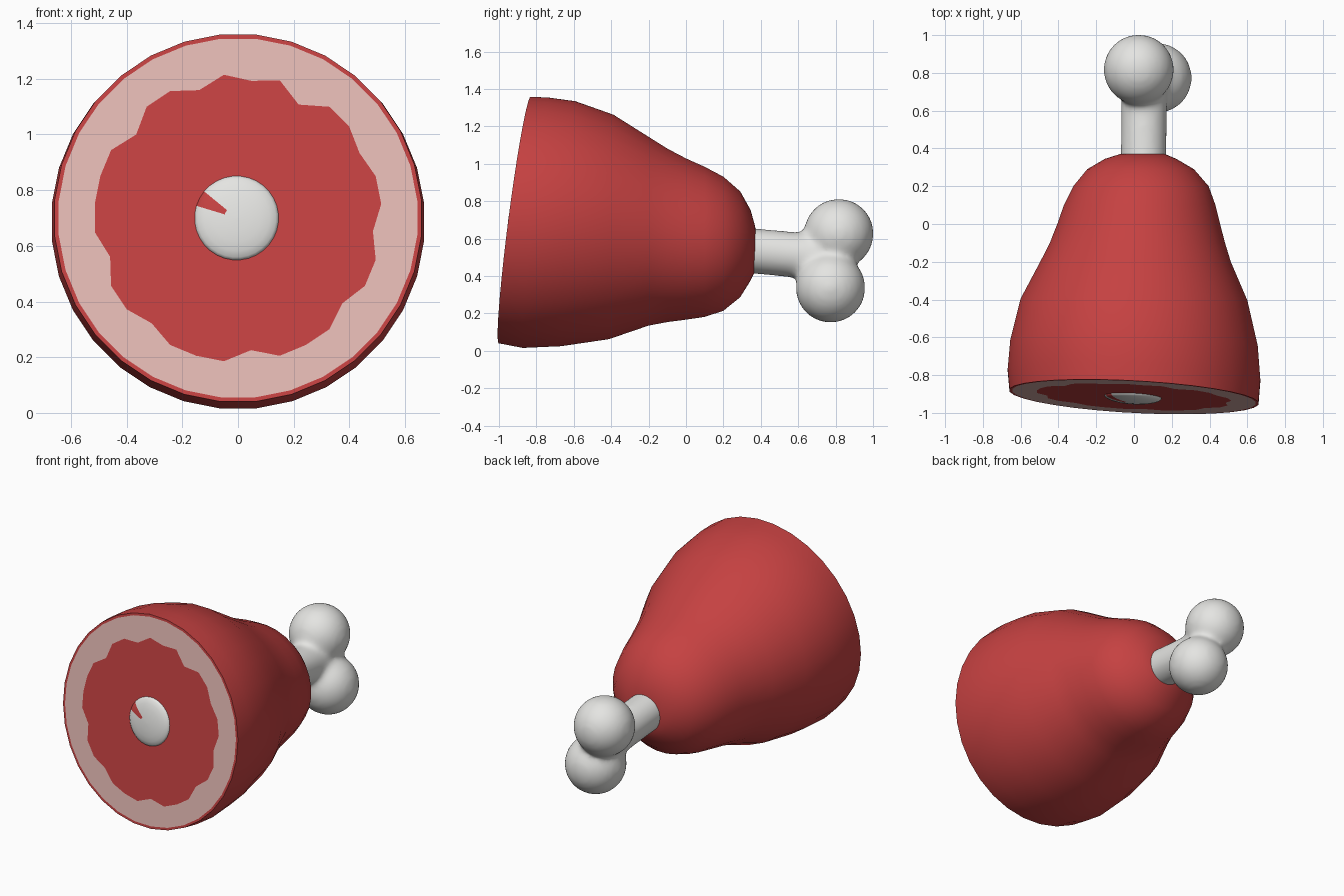
import bpy, bmesh
from math import sin, cos, pi, radians
from mathutils import Vector

if "Cube" in bpy.data.objects:
    bpy.data.objects.remove(bpy.data.objects["Cube"], do_unlink=True)

SIDES = 32


def material(name, rgb):
    m = bpy.data.materials.new(name)
    m.use_nodes = True
    m.diffuse_color = (*rgb, 1)
    m.node_tree.nodes["Principled BSDF"].inputs["Base Color"].default_value = (*rgb, 1)
    m.node_tree.nodes["Principled BSDF"].inputs["Roughness"].default_value = 0.6
    return m


meat = material("red_meat", (0.56, 0.053, 0.053))
fat = material("pale_fat", (0.78, 0.49, 0.46))
bone = material("white_bone", (0.78, 0.78, 0.76))


def slant(x, z):
    """Offset in y of the slanted cut."""
    return 0.129 * (z - 0.7) - 0.053 * x


def ring(bm, y, radius, cx, cz, fade):
    """Ring of vertices; radius is a number or a function of the index."""
    out = []
    for k in range(SIDES):
        a = 2 * pi * (k + 0.5) / SIDES
        r = radius(k) if callable(radius) else radius
        x, z = cx + r * cos(a), cz + r * sin(a)
        out.append(bm.verts.new((x, y + fade * slant(x, z), z)))
    return out


def loft(name, rings, mats, rule, angle):
    """Skin rings front to back; rule(band, side) picks the material."""
    bm = bmesh.new()
    loops = [ring(bm, *r) for r in rings]
    for b in range(len(loops) - 1):
        for k in range(SIDES):
            n = (k + 1) % SIDES
            f = bm.faces.new((loops[b][k], loops[b][n], loops[b + 1][n], loops[b + 1][k]))
            f.material_index = rule(b, k)
    bm.faces.new(loops[0])
    bm.faces.new(loops[-1])
    bmesh.ops.recalc_face_normals(bm, faces=bm.faces)
    me = bpy.data.meshes.new(name)
    bm.to_mesh(me)
    bm.free()
    ob = bpy.data.objects.new(name, me)
    bpy.context.collection.objects.link(ob)
    for m in mats:
        me.materials.append(m)
    smooth(ob, angle)
    return ob


def smooth(ob, angle):
    bpy.ops.object.select_all(action="DESELECT")
    ob.select_set(True)
    bpy.context.view_layer.objects.active = ob
    bpy.ops.object.shade_smooth_by_angle(angle=radians(angle))


# Wavy edge of the lean meat on the cut
notches = {2: 0.495, 5: 0.462, 7: 0.495, 9: 0.48, 12: 0.473,
           17: 0.48, 20: 0.489, 24: 0.477, 28: 0.484, 31: 0.487}


def lean_edge(k):
    return notches.get(k, 0.517)


# Ham body: lean centre, fat band, thin skin edge, then the tapering side
FRONT = -0.915
body_rings = [
    (FRONT, 0.1, 0, 0.7, 1),
    (FRONT, lean_edge, 0, 0.7, 1),
    (FRONT, 0.647, 0, 0.7, 1),
    (FRONT, 0.662, 0, 0.7, 1),
    (-0.8, 0.672, 0, 0.685, 0.8),
    (-0.63, 0.658, 0, 0.68, 0.45),
    (-0.4, 0.603, 0, 0.663, 0.15),
    (-0.2, 0.507, 0.008, 0.64, 0),
    (-0.1, 0.466, 0.018, 0.618, 0),
    (0, 0.433, 0.025, 0.598, 0),
    (0.1, 0.403, 0.03, 0.583, 0),
    (0.2, 0.36, 0.037, 0.573, 0),
    (0.29, 0.284, 0.035, 0.57, 0),
    (0.345, 0.19, 0.035, 0.565, 0),
    (0.37, 0.12, 0.045, 0.545, 0),
    (0.375, 0.05, 0.05, 0.535, 0),
]
loft("ham_body", body_rings, [meat, fat],
     lambda b, k: 1 if b == 1 else 0, 45)

# Cut end of the bone: shallow dome with a red wedge
dome_rings = [(FRONT - 0.035 * cos(t), 0.151 * sin(t), -0.005, 0.7, 1)
              for t in (0.03, 0.3, 0.6, 0.9, 1.2, 1.4, pi / 2)]
loft("cut_bone_end", dome_rings, [bone, meat],
     lambda b, k: 1 if b > 0 and k in (12, 13) else 0, 60)

# Protruding bone: shaft and two knobs fused into one smooth form
bm = bmesh.new()
start, end = Vector((0.05, 0.25, 0.545)), Vector((0.055, 0.78, 0.495))
axis = end - start
geo = bmesh.ops.create_cone(bm, cap_ends=True, segments=SIDES, radius1=0.122,
                            radius2=0.122, depth=axis.length)
bmesh.ops.rotate(bm, verts=geo["verts"], cent=(0, 0, 0),
                 matrix=axis.to_track_quat("Z", "Y").to_matrix())
bmesh.ops.translate(bm, verts=geo["verts"], vec=(start + end) / 2)
for centre in ((0.025, 0.817, 0.627), (0.12, 0.773, 0.337)):
    geo = bmesh.ops.create_uvsphere(bm, u_segments=48, v_segments=24, radius=0.187)
    bmesh.ops.translate(bm, verts=geo["verts"], vec=centre)
me = bpy.data.meshes.new("leg_bone")
bm.to_mesh(me)
bm.free()
me.materials.append(bone)
leg_bone = bpy.data.objects.new("leg_bone", me)
bpy.context.collection.objects.link(leg_bone)
remesh = leg_bone.modifiers.new("fuse", "REMESH")
remesh.mode = "VOXEL"
remesh.voxel_size = 0.016
remesh.use_smooth_shade = True
soften = leg_bone.modifiers.new("soften", "SMOOTH")
soften.factor = 0.5
soften.iterations = 20
